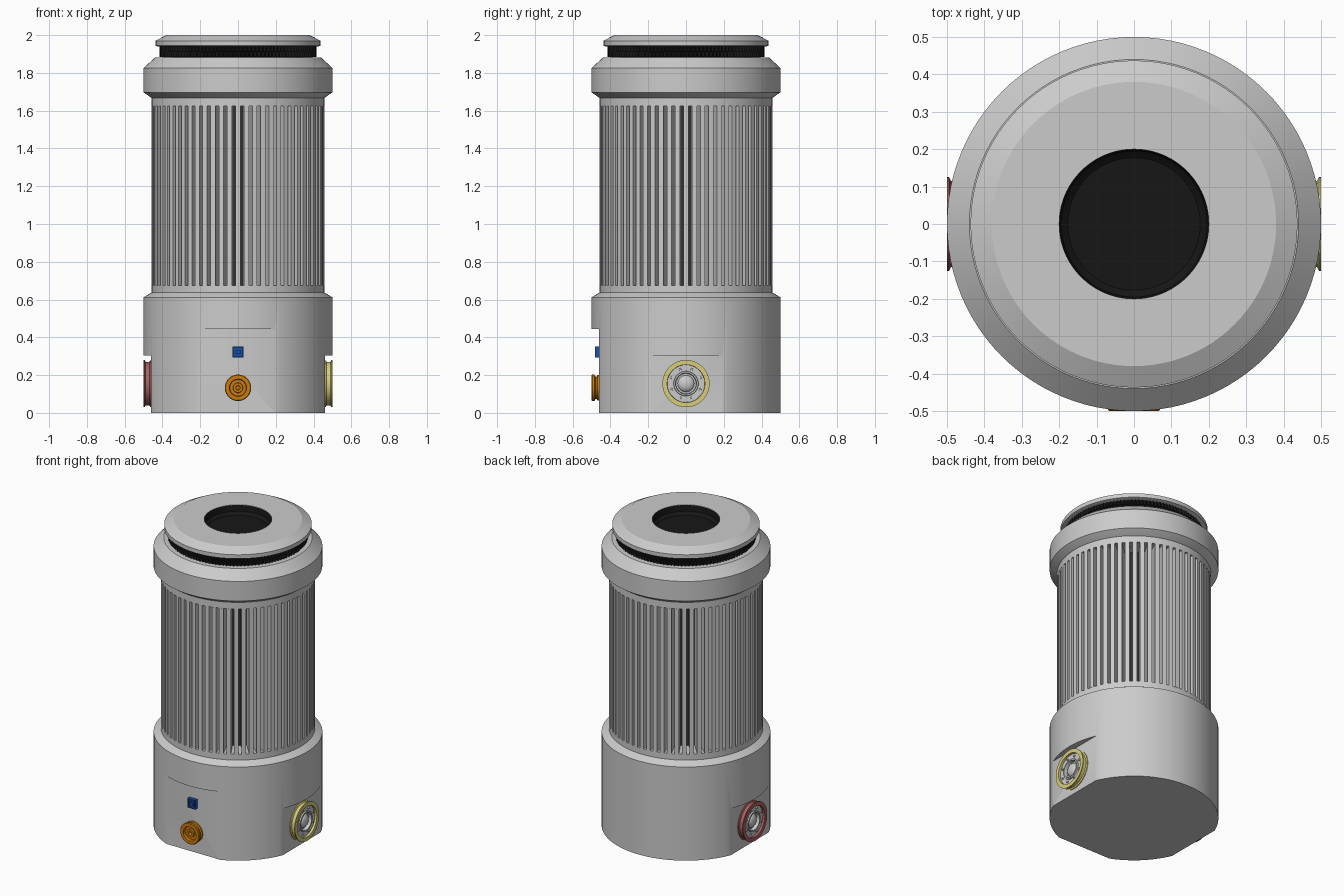
import bpy, bmesh, math
from mathutils import Matrix, Vector

if "Cube" in bpy.data.objects:
    bpy.data.objects.remove(bpy.data.objects["Cube"])


def mat(name, rgb):
    m = bpy.data.materials.new(name)
    m.diffuse_color = (*rgb, 1)
    m.use_nodes = True
    m.node_tree.nodes["Principled BSDF"].inputs["Base Color"].default_value = m.diffuse_color
    return m


BLACK = mat("black", (0.008, 0.008, 0.008))
DARK = mat("dark_core", (0.03, 0.03, 0.03))
YELLOW = mat("yellow", (0.68, 0.62, 0.2))
RED = mat("red", (0.42, 0.12, 0.12))
ORANGE = mat("orange", (0.6, 0.2, 0.005))
BLUE = mat("blue", (0.01, 0.08, 0.38))


def finish(name, bm, material=None, matrix=None, smooth=True):
    bmesh.ops.recalc_face_normals(bm, faces=bm.faces)
    me = bpy.data.meshes.new(name)
    bm.to_mesh(me)
    bm.free()
    if matrix:
        me.transform(matrix)
    ob = bpy.data.objects.new(name, me)
    bpy.context.collection.objects.link(ob)
    if material:
        me.materials.append(material)
    if smooth:
        smooth_object(ob)
    return ob


def smooth_object(ob):
    bpy.ops.object.select_all(action='DESELECT')
    ob.select_set(True)
    bpy.context.view_layer.objects.active = ob
    bpy.ops.object.shade_smooth_by_angle(angle=math.radians(25))


def lathe(name, profile, material=None, matrix=None, closed=False, n=96, smooth=True):
    """Spin an (r, z) profile around z."""
    bm = bmesh.new()
    vs = [bm.verts.new((r, 0, z)) for r, z in profile]
    pairs = list(zip(vs, vs[1:])) + ([(vs[-1], vs[0])] if closed else [])
    es = [bm.edges.new(p) for p in pairs]
    bmesh.ops.spin(bm, geom=vs + es, axis=(0, 0, 1), cent=(0, 0, 0),
                   angle=2 * math.pi, steps=n, use_merge=True)
    bmesh.ops.remove_doubles(bm, verts=bm.verts, dist=1e-5)
    return finish(name, bm, material, matrix, smooth)


def add_box(bm, center, size):
    m = Matrix.Translation(center) @ Matrix.Diagonal((*size, 1))
    bmesh.ops.create_cube(bm, size=1, matrix=m)


def prism(bm, pts, z0, z1):
    lo = [bm.verts.new((x, y, z0)) for x, y in pts]
    hi = [bm.verts.new((x, y, z1)) for x, y in pts]
    bm.faces.new(lo[::-1])
    bm.faces.new(hi)
    k = len(pts)
    for i in range(k):
        bm.faces.new((lo[i], lo[(i + 1) % k], hi[(i + 1) % k], hi[i]))


# Base with three flats cut into it
base = lathe("base", [(0, 0), (0.5, 0), (0.5, 0.612), (0.461, 0.635),
                      (0.457, 0.637), (0.457, 0.675), (0, 0.675)], smooth=False)
bm = bmesh.new()
add_box(bm, (0, -0.56, 0.1725), (0.6, 0.2, 0.545))
for s in (-1, 1):
    add_box(bm, (s * 0.56, 0, 0.1025), (0.2, 0.6, 0.405))
cutter = finish("flat_cutter", bm, smooth=False)
cutter.hide_render = True
mod = base.modifiers.new("flats", 'BOOLEAN')
mod.operation = 'DIFFERENCE'
mod.solver = 'EXACT'
mod.object = cutter
bpy.context.view_layer.objects.active = base
bpy.ops.object.modifier_apply(modifier=mod.name)
bpy.data.objects.remove(cutter)
smooth_object(base)

# Cooling fins around a dark core
FINS, R_OUT, R_IN, GAP = 64, 0.457, 0.33, 0.019
bm = bmesh.new()
half = math.pi / FINS
for i in range(FINS):
    a = 2 * math.pi * i / FINS - math.pi / 2
    ao = half - GAP / 2 / R_OUT
    ai = half - GAP / 2 / R_IN
    pts = [(R_IN, -ai), (R_OUT, -ao), (R_OUT, 0), (R_OUT, ao), (R_IN, ai)]
    prism(bm, [(r * math.cos(a + t), r * math.sin(a + t)) for r, t in pts], 0.675, 1.625)
finish("cooling_fins", bm, smooth=False)
lathe("inner_core", [(0, 0.67), (R_IN + 0.002, 0.67), (R_IN + 0.002, 1.63), (0, 1.63)], DARK)

# Upper collar and neck
lathe("upper_collar", [(0, 1.625), (0.457, 1.625), (0.457, 1.668), (0.461, 1.67),
                       (0.5, 1.697), (0.5, 1.825), (0.44, 1.882), (0.395, 1.882),
                       (0.395, 1.89), (0, 1.89)])

# Knurled ring: two staggered rows of teeth
TEETH = 120
bm = bmesh.new()
for row, (z0, z1) in enumerate(((1.884, 1.912), (1.912, 1.942))):
    pts = []
    for i in range(TEETH * 2):
        a = math.pi * i / TEETH
        r = 0.415 if (i + row) % 2 else 0.403
        pts.append((r * math.cos(a), r * math.sin(a)))
    prism(bm, pts, z0, z1)
finish("knurled_ring", bm, BLACK, smooth=False)

# Cap with opening, and the dark bowl inside it
lathe("cap", [(0.2, 1.94), (0.425, 1.94), (0.437, 1.944), (0.437, 1.97), (0.38, 2.0),
              (0.2, 2.0)], closed=True)
lathe("opening_bowl", [(0.2, 1.998), (0.195, 1.96), (0.17, 1.935), (0.12, 1.915),
                       (0.03, 1.905), (0.025, 1.91), (0, 1.91)], BLACK)


def outward(x, y, z, direction):
    """Place local z along an outward direction."""
    return Matrix.Translation((x, y, z)) @ Vector(direction).to_track_quat('Z', 'Y').to_matrix().to_4x4()


# Side sockets: coloured ring, plate, inner collar, studs, dome
for side, s, colour in (("right", 1, YELLOW), ("left", -1, RED)):
    m = outward(s * 0.46, 0, 0.155, (s, 0, 0))
    lathe(side + "_socket_ring",
          [(0.098, -0.004), (0.123, -0.004), (0.123, 0.005), (0.115, 0.009), (0.115, 0.029),
           (0.125, 0.034), (0.125, 0.04), (0.1, 0.04)], colour, m, closed=True, n=64)
    lathe(side + "_socket_plate", [(0, -0.004), (0.099, -0.004), (0.099, 0.026), (0.066, 0.026),
                                   (0.064, 0.034), (0.056, 0.034), (0.053, 0.012), (0, 0.012)],
          None, m, n=48)
    dome = [(0.044 * math.cos(t), 0.012 + 0.024 * math.sin(t))
            for t in [math.pi / 2 * k / 6 for k in range(6)]] + [(0, 0.036)]
    lathe(side + "_socket_dome", dome, None, m, n=32)
    bm = bmesh.new()
    for i in range(8):
        a = math.pi * (i + 0.5) / 4
        bmesh.ops.create_cone(bm, cap_ends=True, segments=12, radius1=0.007, radius2=0.006, depth=0.008,
                              matrix=Matrix.Translation((0.081 * math.cos(a), 0.081 * math.sin(a), 0.029)))
    finish(side + "_socket_studs", bm, None, m)

# Front round jack
m = outward(0, -0.46, 0.133, (0, -1, 0))
lathe("front_jack", [(0, -0.004), (0.068, -0.004), (0.068, 0.008), (0.06, 0.012), (0.06, 0.02),
                     (0.07, 0.025), (0.07, 0.036), (0.066, 0.04), (0.046, 0.04), (0.043, 0.024),
                     (0.027, 0.024), (0.025, 0.034), (0.012, 0.034), (0.01, 0.012), (0, 0.012)],
      ORANGE, m, n=48)

# Front square port: frame of four walls, back and centre tongue
bm = bmesh.new()
for s in (-1, 1):
    add_box(bm, (s * 0.0245, -0.47, 0.322), (0.007, 0.026, 0.06))
    add_box(bm, (0, -0.47, 0.322 + s * 0.0265), (0.042, 0.026, 0.007))
add_box(bm, (0, -0.464, 0.322), (0.042, 0.014, 0.046))
add_box(bm, (0, -0.474, 0.322), (0.026, 0.014, 0.018))
finish("front_port", bm, BLUE, smooth=False)
